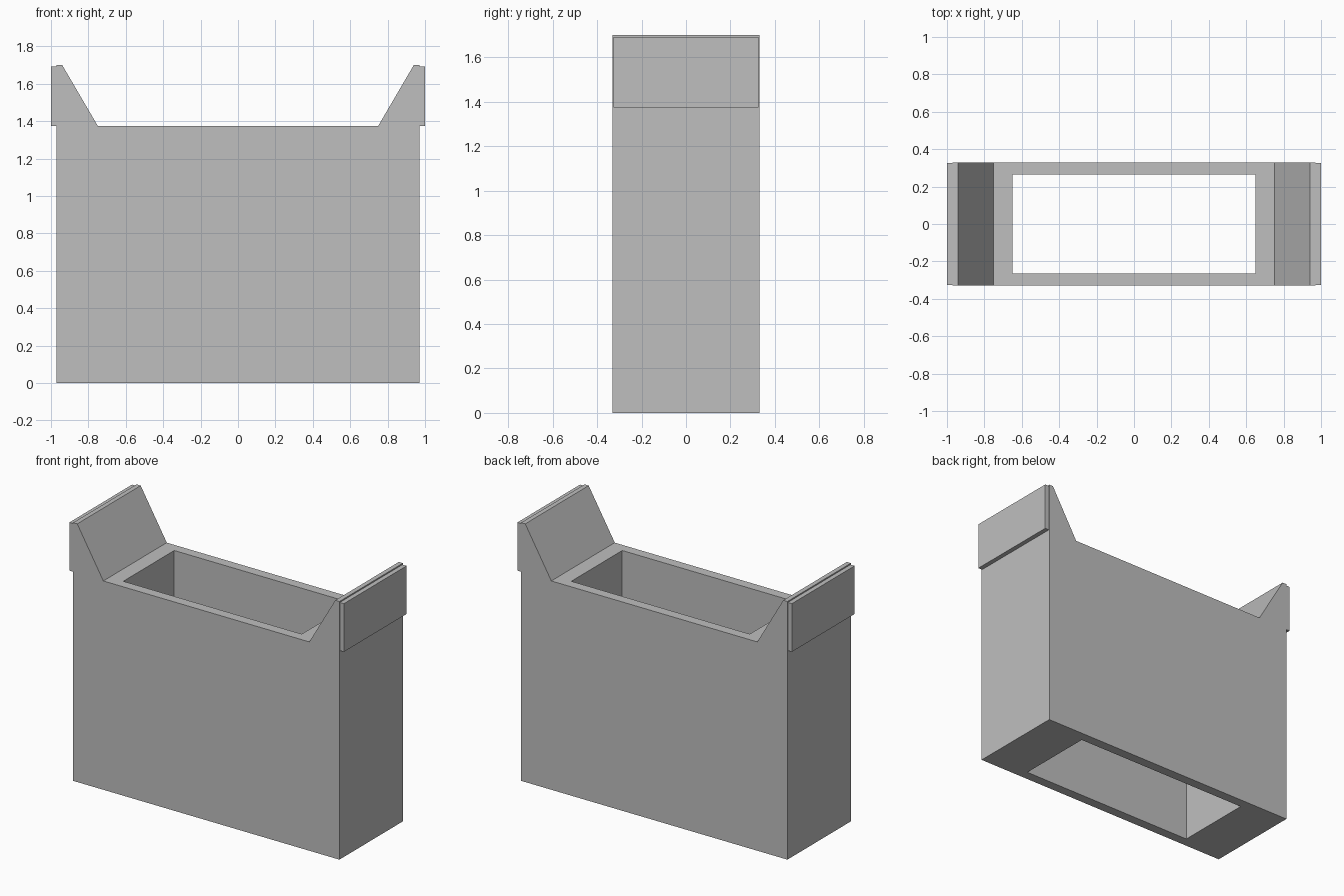
import bpy
import bmesh
from mathutils import Vector

cube = bpy.data.objects.get("Cube")
if cube:
    bpy.data.objects.remove(cube, do_unlink=True)

GREY = (0.52, 0.52, 0.52, 1)
grey = bpy.data.materials.new("plain_grey")
grey.use_nodes = True
grey.diffuse_color = GREY
grey.node_tree.nodes["Principled BSDF"].inputs["Base Color"].default_value = GREY


def prism(name, profile, half_depth):
    """Extrude an x-z outline symmetrically along y."""
    bm = bmesh.new()
    face = bm.faces.new([bm.verts.new((x, -half_depth, z)) for x, z in profile])
    ext = bmesh.ops.extrude_face_region(bm, geom=[face])
    verts = [g for g in ext["geom"] if isinstance(g, bmesh.types.BMVert)]
    bmesh.ops.translate(bm, verts=verts, vec=Vector((0, 2 * half_depth, 0)))
    bmesh.ops.recalc_face_normals(bm, faces=bm.faces)
    mesh = bpy.data.meshes.new(name)
    bm.to_mesh(mesh)
    bm.free()
    mesh.materials.append(grey)
    obj = bpy.data.objects.new(name, mesh)
    bpy.context.collection.objects.link(obj)
    return obj


def box_outline(x0, x1, z0, z1):
    return [(x0, z0), (x1, z0), (x1, z1), (x0, z1)]


SIDE, RIM, TOP, DEPTH = 0.97, 1.375, 1.70, 0.33

# Body with a raised, sloping shoulder at each end
half = [(SIDE, 0), (SIDE, TOP), (0.94, TOP), (0.75, RIM)]
body = prism("body", half + [(-x, z) for x, z in reversed(half)], DEPTH)

# Rectangular shaft open at top and bottom
cutter = prism("shaft_cutter", box_outline(-0.65, 0.65, -0.2, 2), 0.265)
cutter.hide_render = True
mod = body.modifiers.new("shaft", "BOOLEAN")
mod.operation = "DIFFERENCE"
mod.solver = "EXACT"
mod.object = cutter
bpy.context.view_layer.objects.active = body
bpy.ops.object.modifier_apply(modifier=mod.name)
bpy.data.objects.remove(cutter, do_unlink=True)

# Thin plates on the outside of the shoulders
for name, s in (("left_plate", 1), ("right_plate", -1)):
    prism(name, box_outline(s * SIDE, s, RIM, 1.692), 0.326)
